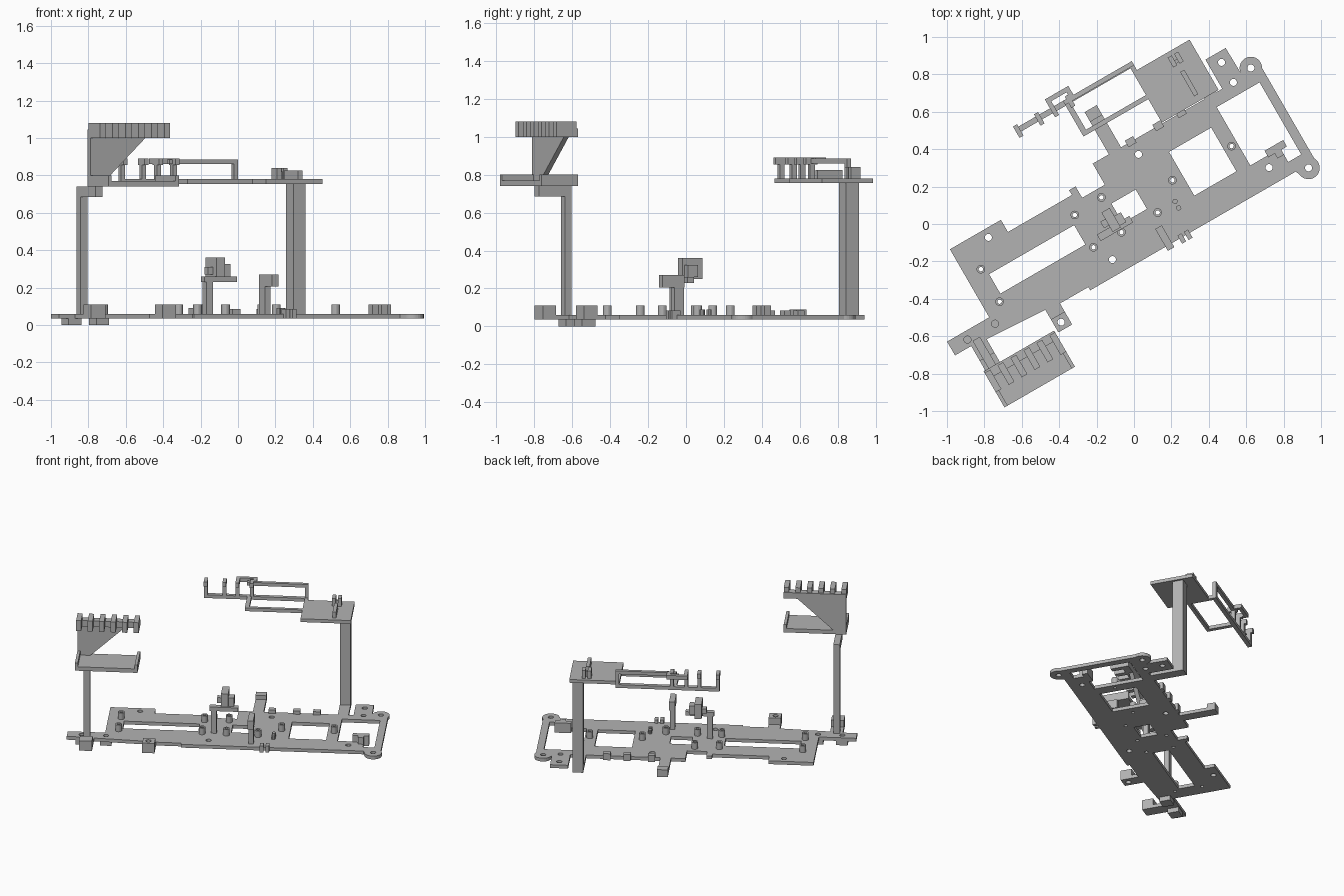
import bpy
import bmesh
import math
from mathutils import Matrix

cube = bpy.data.objects.get("Cube")
if cube:
    bpy.data.objects.remove(cube, do_unlink=True)

UNIT = 0.01               # part sizes are given in hundredths
TURN = math.radians(30)   # the whole assembly is turned about z
DECK = (3.5, 6)           # bottom and top of the main plate

grey = bpy.data.materials.new("plain_grey")
grey.use_nodes = True
grey.diffuse_color = (0.45, 0.45, 0.45, 1)
grey.node_tree.nodes["Principled BSDF"].inputs["Base Color"].default_value = grey.diffuse_color


def add_object(name, mesh):
    """Scale, turn and colour a finished mesh, then link it."""
    mesh.transform(Matrix.Rotation(TURN, 4, "Z") @ Matrix.Scale(UNIT, 4))
    mesh.materials.clear()
    mesh.materials.append(grey)
    part = bpy.data.objects.new(name, mesh)
    bpy.context.scene.collection.objects.link(part)
    return part


def box(name, u, v, z):
    """Box between two limits on each axis of the assembly."""
    bm = bmesh.new()
    bmesh.ops.create_cube(bm, size=1)
    for vert in bm.verts:
        for axis, limits in enumerate((u, v, z)):
            vert.co[axis] = limits[0] if vert.co[axis] < 0 else limits[1]
    mesh = bpy.data.meshes.new(name)
    bm.to_mesh(mesh)
    bm.free()
    return add_object(name, mesh)


def arc(centre, radius, start=0, end=360, steps=16):
    """Points along an arc; a full turn leaves out the repeated end."""
    count = steps if abs(end - start) == 360 else steps + 1
    angles = [math.radians(start + (end - start) * i / steps) for i in range(count)]
    return [(centre[0] + radius * math.cos(a), centre[1] + radius * math.sin(a)) for a in angles]


def rect(u, v):
    return [(u[0], v[0]), (u[1], v[0]), (u[1], v[1]), (u[0], v[1])]


def sheet(name, loops, z, upright=False):
    """Flat sheet with holes; an upright one stands in the u-z plane."""
    curve = bpy.data.curves.new(name, "CURVE")
    curve.dimensions = "2D"
    curve.fill_mode = "BOTH"
    curve.extrude = (z[1] - z[0]) / 2
    for loop in loops:
        spline = curve.splines.new("POLY")
        spline.points.add(len(loop) - 1)
        for point, (a, b) in zip(spline.points, loop):
            point.co = (a, b, 0, 1)
        spline.use_cyclic_u = True
    helper = bpy.data.objects.new(name + "_helper", curve)
    mesh = bpy.data.meshes.new_from_object(helper)
    bpy.data.objects.remove(helper)
    bpy.data.curves.remove(curve)
    middle = (z[0] + z[1]) / 2
    if upright:
        mesh.transform(Matrix.Translation((0, middle, 0)) @ Matrix.Rotation(math.pi / 2, 4, "X"))
    else:
        mesh.transform(Matrix.Translation((0, 0, middle)))
    bm = bmesh.new()
    bm.from_mesh(mesh)
    bmesh.ops.remove_doubles(bm, verts=bm.verts, dist=0.001)
    bmesh.ops.recalc_face_normals(bm, faces=bm.faces)
    for face in bm.faces:
        face.smooth = False
    bm.to_mesh(mesh)
    bm.free()
    mesh.name = name
    return add_object(name, mesh)


# Main plate: outline with tabs and round ears, windows and drilled holes
back_ear, front_ear = (95.8, 41), (95.8, -20.7)
outline = [(-92, 37.5), (-60.5, 37.5), (-60.5, 30), (-21, 30), (-21, 33), (-17, 33),
           (-17, 26), (-3, 26), (-3, 39), (7, 39), (7, 65), (14.5, 65), (14.5, 39),
           (66, 39), (66, 63), (73.5, 63), (73.5, 39), (77, 39), (77, 57), (89.5, 57)]
outline += arc(back_ear, 6, 180, -30) + arc(front_ear, 6, 30, -165)
outline += [(89, -19), (-38, -19), (-38, -17), (-55.5, -17), (-55.5, -30), (-64, -30),
            (-64, -16), (-99, -14), (-99, -30), (-108, -30), (-108, -13), (-118, -13),
            (-118, -4.5), (-92, -4.5)]
windows = [rect((-80.5, -28), (3.5, 15.5)), rect((-5, 10), (3.5, 15.5)),
           rect((35.5, 61.5), (-3, 24)),
           [(69.5, 32), (96, 32), (96, -12.5), (88, -12.5), (88, -4), (69.5, -4)]]
standoffs = [(-83, 20), (-83, 0), (-25, 20), (-25, 0), (-8, 21), (-8, -0.5),
             (14, -1), (29.5, 10), (66, 10)]
holes = [(-71, 32.7), (20.7, 31), (-19.5, -10.7), (77.6, -10), (83.7, 51.4), (83.9, 39),
         (-108, -9), (-91, -9), (-60, -26), back_ear, front_ear]
drilled = [arc(c, 1.9) for c in holes] + [arc(c, 1.2) for c in standoffs]
sheet("main_plate", [outline] + windows + drilled, DECK)

# Hollow standoffs on the plate
for centre in standoffs:
    sheet("standoff", [arc(centre, 2.3), arc(centre, 1.2)], (DECK[1], 11))

# Blocks on the ends of the plate tabs
sheet("front_tab_block", [rect((-64, -55.5), (-30, -22)), arc((-60, -26), 1.9)], (DECK[1], 11))
box("pole_tab_block", u=(-108, -99), v=(-30, -22), z=(DECK[1], 11))
box("back_tab_block", u=(7, 14.5), v=(59, 65), z=(DECK[1], 9))
box("window_tab_block", u=(80, 91.5), v=(-5, -1), z=(DECK[0], 11))
box("window_tab_rib", u=(84, 88), v=(-8, -5), z=(DECK[1], 11))

# Small clips along the plate edges
for u in (18, 35, 49):
    box("back_edge_clip", u=(u, u + 5), v=(37, 41), z=(DECK[0], 8.5))
for u in (17, 21):
    box("front_edge_clip", u=(u, u + 2.5), v=(-22, -17), z=(DECK[0], 8.5))
for v in (-4.5, -0.5):
    sheet("cable_peg", [arc((25, v), 1.4, steps=10)], (DECK[1], 9))

# Feet under the left end
for u in (-108, -91):
    box("foot", u=(u - 4, u + 4), v=(-13, -5), z=(0, DECK[0]))

# Inner bracket on a slim post
box("inner_post", u=(-19, -15), v=(1, 5), z=(DECK[1], 26))
box("inner_arm", u=(-20, 0), v=(1, 5), z=(23, 26))
box("inner_head", u=(-12, -7), v=(2, 14), z=(25, 36))
box("inner_head_side", u=(-7, -3), v=(3, 9), z=(26, 32.5))
box("inner_head_pin", u=(-15, -12), v=(6, 10), z=(27, 31))

# Front bracket on a slim post
box("front_post", u=(8.5, 12), v=(-14, -8), z=(DECK[1], 27))
box("front_post_head", u=(8.5, 12.5), v=(-21.5, -8), z=(20.5, 27))

# Tall left pole with a side arm
box("left_pole", u=(-106, -101.5), v=(-15, -11), z=(DECK[1], 72))
box("left_pole_arm", u=(-106, -101.5), v=(-31, -11), z=(68.5, 74))

# Left tray with raised ends
box("tray", u=(-109, -65.5), v=(-50.3, -28), z=(74, 77))
for u in (-109, -67.5):
    box("tray_lip", u=(u, u + 2), v=(-50.3, -28), z=(77, 80))

# Sloped wall that carries the comb
sheet("comb_wall", [[(-109, 77), (-100, 77), (-74, 101), (-109, 101)]], (-31, -28), upright=True)
box("comb_spine", u=(-109, -65.5), v=(-33, -28), z=(100, 104.5))
for i in range(6):
    u = -109 + 8 * i
    box("comb_tooth", u=(u, u + 3.5), v=(-41, -29), z=(100, 108))

# Tall right pole with the upper shelf
box("right_pole", u=(66, 73.5), v=(55, 63), z=(DECK[1], 75.5))
SHELF = (75.5, 78)
box("shelf", u=(40, 75), v=(39.5, 70.5), z=SHELF)
box("shelf_clip", u=(60, 62.5), v=(62, 68), z=(78, 84))
box("shelf_clip", u=(64, 66.5), v=(62, 68), z=(78, 84))
box("shelf_clip_bridge", u=(60, 66.5), v=(63, 65), z=(78, 82))
box("shelf_rib", u=(62, 64.5), v=(43, 58), z=(78, 82.5))

# Open frame reaching out from the shelf
box("frame_front_bar", u=(0, 40), v=(54, 56.5), z=SHELF)
box("frame_end_bar", u=(0, 3), v=(54, 76), z=SHELF)
box("frame_back_bar", u=(-30, 42.5), v=(73, 76), z=SHELF)
box("frame_shelf_link", u=(40, 42.5), v=(69, 76), z=SHELF)
box("frame_upper_bar", u=(0, 42.5), v=(73.5, 76), z=(86, 88.5))
box("frame_upper_post", u=(40, 42.5), v=(73.5, 76), z=(78, 88.5))

# Pegs and clamp at the far end of the frame
for u in (-30, -17, -8, 2):
    box("frame_peg", u=(u, u + 2.5), v=(73, 76), z=(78, 89))
    box("frame_peg_tip", u=(u, u + 2.5), v=(70.5, 77.5), z=(85.5, 89))
box("clamp_back", u=(-8, 6.5), v=(79, 81.5), z=(86, 89))
for u in (-8, 4):
    box("clamp_side", u=(u, u + 2.5), v=(75, 81.5), z=(86, 89))
